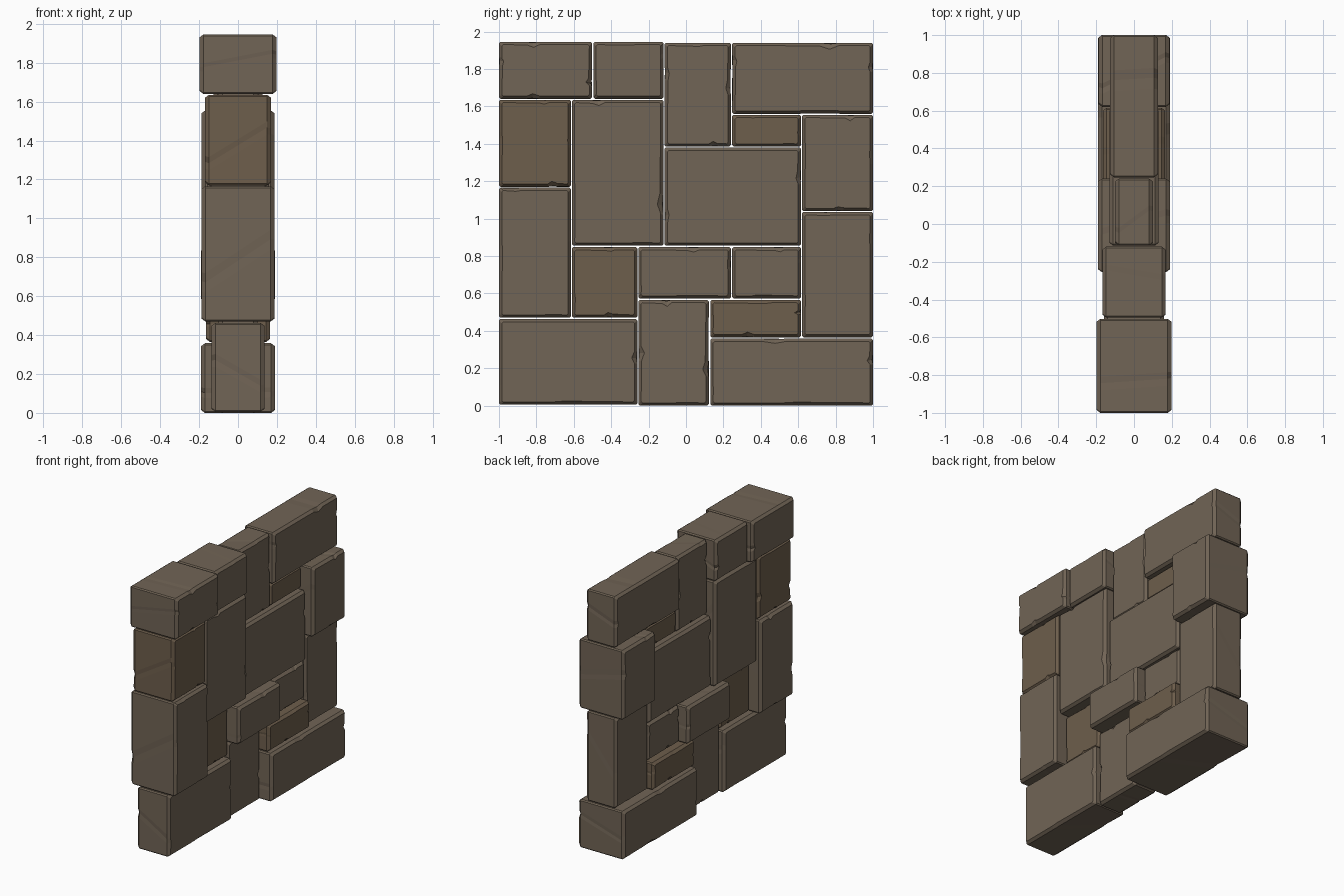
import bpy, bmesh, random

if "Cube" in bpy.data.objects:
    bpy.data.objects.remove(bpy.data.objects["Cube"])
random.seed(4)


def material(name, color):
    m = bpy.data.materials.new(name)
    m.diffuse_color = (*color, 1)
    m.use_nodes = True
    m.node_tree.nodes["Principled BSDF"].inputs["Base Color"].default_value = m.diffuse_color
    return m


STONE = material("stone", (0.165, 0.128, 0.092))
BROWN = material("brown_stone", (0.155, 0.112, 0.072))

# Outline of one block face: chamfered corners, chipped points along edges
def outline(y0, y1, z0, z1, inset, chips):
    y0, y1, z0, z1 = y0 + inset, y1 - inset, z0 + inset, z1 - inset
    k = 0.008
    sides = [((y0 + k, z0), (y1 - k, z0), (0, 1)), ((y1, z0 + k), (y1, z1 - k), (-1, 0)),
             ((y1 - k, z1), (y0 + k, z1), (0, -1)), ((y0, z1 - k), (y0, z0 + k), (1, 0))]
    pts = []
    for (a, b, n), edge in zip(sides, chips):
        pts.append(a)
        for t, depth in edge:
            pts.append((a[0] + (b[0] - a[0]) * t + n[0] * depth,
                        a[1] + (b[1] - a[1]) * t + n[1] * depth))
        pts.append(b)
    return pts


# Random chip positions, with an occasional deeper notch
def chip_positions():
    edges = []
    for _ in range(4):
        base = random.uniform(0.15, 0.7)
        deep = random.uniform(0.008, 0.02) if random.random() < 0.45 else 0.0
        edges.append([(base, 0.0), (base + 0.07, deep), (base + 0.15, random.uniform(0, 0.005))])
    return edges


# Stone block: four stacked rings through the wall thickness
def block(name, y0, y1, z0, z1, d, mat=STONE):
    bm = bmesh.new()
    front, back = chip_positions(), chip_positions()
    c = 0.02

    def shallow(chips):
        return [[(t, h * 0.3) for t, h in e] for e in chips]

    specs = [(-d, 0.015, back), (-d + c, 0, shallow(back)),
             (d - c, 0, shallow(front)), (d, 0.015, front)]
    rings = [[bm.verts.new((x, y, z)) for y, z in outline(y0, y1, z0, z1, i, ch)]
             for x, i, ch in specs]
    n = len(rings[0])
    for a, b in zip(rings, rings[1:]):
        for i in range(n):
            j = (i + 1) % n
            bm.faces.new((a[i], a[j], b[j], b[i]))
    bm.faces.new(rings[0][::-1])
    bm.faces.new(rings[-1])
    bmesh.ops.recalc_face_normals(bm, faces=bm.faces)
    me = bpy.data.meshes.new(name)
    bm.to_mesh(me)
    bm.free()
    me.materials.append(mat)
    bpy.context.collection.objects.link(bpy.data.objects.new(name, me))


# y range, z range, half thickness of every stone
# Top course
block("top_stone_a", -1.0, -0.502, 1.64, 1.945, 0.198)
block("top_stone_b", -0.495, -0.12, 1.64, 1.945, 0.167)
block("top_stone_c", -0.115, 0.24, 1.385, 1.94, 0.1)
block("top_stone_d", 0.247, 1.0, 1.56, 1.94, 0.126)
# Middle courses
block("middle_stone_a", -1.0, -0.615, 1.17, 1.635, 0.17, BROWN)
block("middle_stone_b", -0.61, -0.12, 0.855, 1.635, 0.16)
block("middle_stone_c", 0.247, 0.615, 1.385, 1.555, 0.095, BROWN)
block("middle_stone_d", 0.62, 1.0, 1.04, 1.555, 0.188)
block("middle_stone_e", -0.115, 0.615, 0.855, 1.38, 0.13)
block("middle_stone_f", -1.0, -0.615, 0.47, 1.165, 0.188)
block("middle_stone_g", -0.61, -0.26, 0.47, 0.848, 0.1, BROWN)
block("middle_stone_h", -0.255, 0.24, 0.572, 0.848, 0.19)
block("middle_stone_i", 0.247, 0.615, 0.572, 0.848, 0.12)
block("middle_stone_j", 0.62, 1.0, 0.365, 1.035, 0.125)
block("middle_stone_k", 0.13, 0.615, 0.365, 0.565, 0.165, BROWN)
# Bottom course
block("bottom_stone_a", -1.0, -0.26, 0.005, 0.463, 0.135)
block("bottom_stone_b", -0.255, 0.122, 0.0, 0.565, 0.1)
block("bottom_stone_c", 0.13, 1.0, 0.0, 0.358, 0.19)
